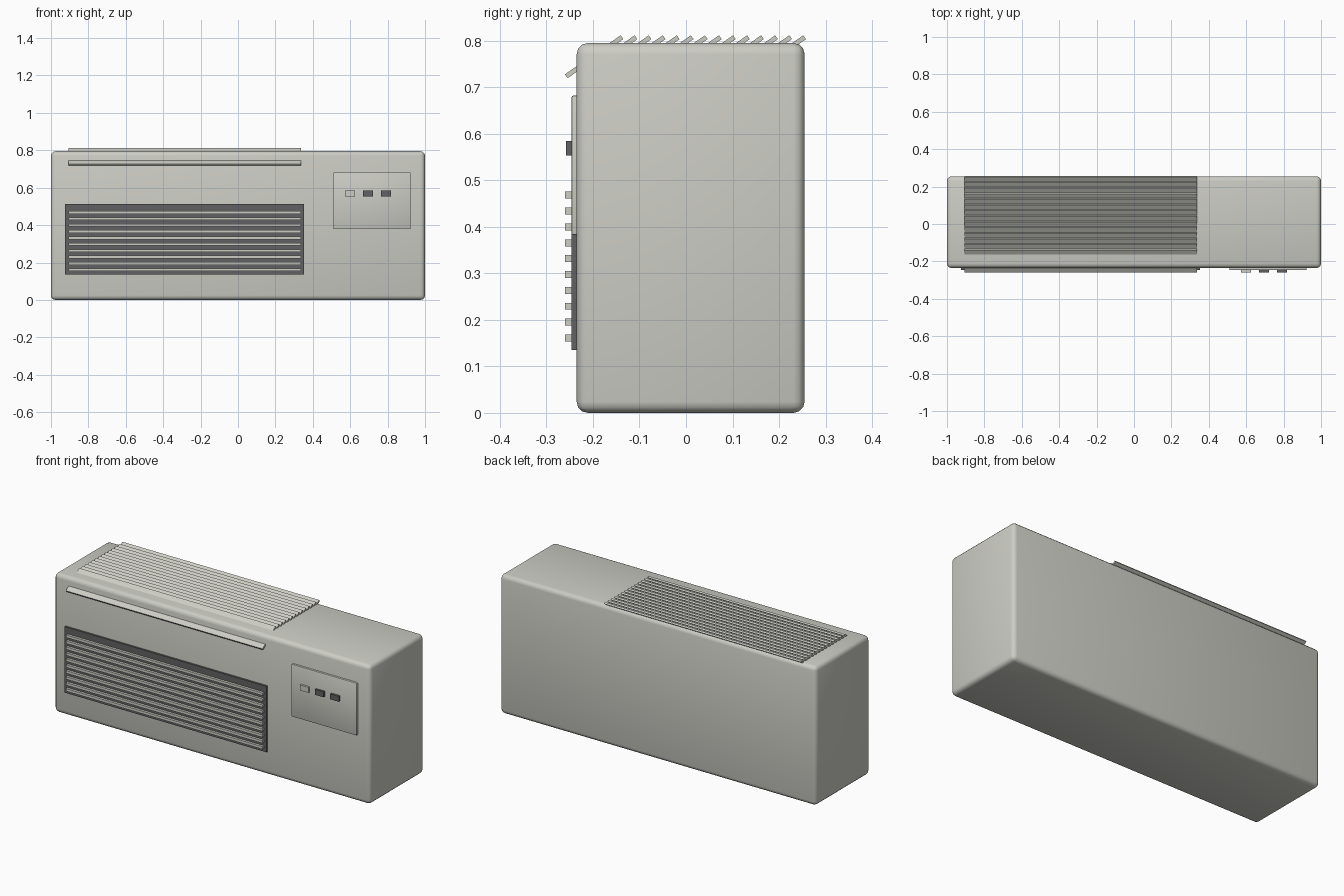
import bpy
import math

cube = bpy.data.objects.get("Cube")
if cube:
    bpy.data.objects.remove(cube, do_unlink=True)


def material(name, colour):
    mat = bpy.data.materials.new(name)
    mat.use_nodes = True
    mat.diffuse_color = (*colour, 1)
    mat.node_tree.nodes["Principled BSDF"].inputs["Base Color"].default_value = (*colour, 1)
    return mat


casing = material("warm grey casing", (0.61, 0.61, 0.56))
dark = material("dark grey", (0.12, 0.12, 0.125))


def box(name, x, y, z, mat, bevel=0, segments=1, tilt=0):
    """Box spanning the (min, max) pairs, tilted about its own x axis."""
    spans = (x, y, z)
    bpy.ops.mesh.primitive_cube_add(size=1, location=[(a + b) / 2 for a, b in spans])
    obj = bpy.context.object
    obj.name = name
    obj.scale = [b - a for a, b in spans]
    bpy.ops.object.transform_apply(location=False, rotation=False, scale=True)
    obj.data.materials.append(mat)
    if bevel:
        mod = obj.modifiers.new("Rounded edges", "BEVEL")
        mod.width = bevel
        mod.segments = segments
        bpy.ops.object.modifier_apply(modifier=mod.name)
        bpy.ops.object.shade_smooth_by_angle(angle=math.radians(35))
    obj.rotation_euler.x = tilt
    return obj


def louvre(name, y, z):
    """Thin angled slat centred on the given y and z."""
    box(name, SLAT_X, (y - 0.02, y + 0.02), (z - 0.005, z + 0.005), casing,
        tilt=math.radians(35))


SLAT_X = (-0.907, 0.337)
FRONT = -0.235

# Main casing
box("casing", (-1, 1), (FRONT, 0.255), (0, 0.795), casing, 0.024, 3)

# Intake grille: dark backing with horizontal bars
box("grille_backing", (-0.925, 0.352), (-0.246, FRONT + 0.01), (0.135, 0.512), dark)
for i in range(10):
    z = 0.161 + i * 0.0341
    box(f"grille_bar_{i + 1}", SLAT_X, (-0.26, -0.243), (z - 0.0075, z + 0.0075), casing)

# Angled outlet louvres on the top, and one deflector on the front
for i in range(14):
    louvre(f"top_louvre_{i + 1}", -0.154 + i * 0.0302, 0.796)
louvre("front_deflector", -0.241, 0.735)

# Control panel with three buttons
box("control_panel", (0.51, 0.923), (-0.246, FRONT + 0.01), (0.382, 0.682), casing, 0.004, 2)
for i, mat in enumerate((casing, dark, dark)):
    x = 0.599 + i * 0.096
    box(f"button_{i + 1}", (x - 0.027, x + 0.027), (-0.258, -0.24), (0.553, 0.584), mat)
